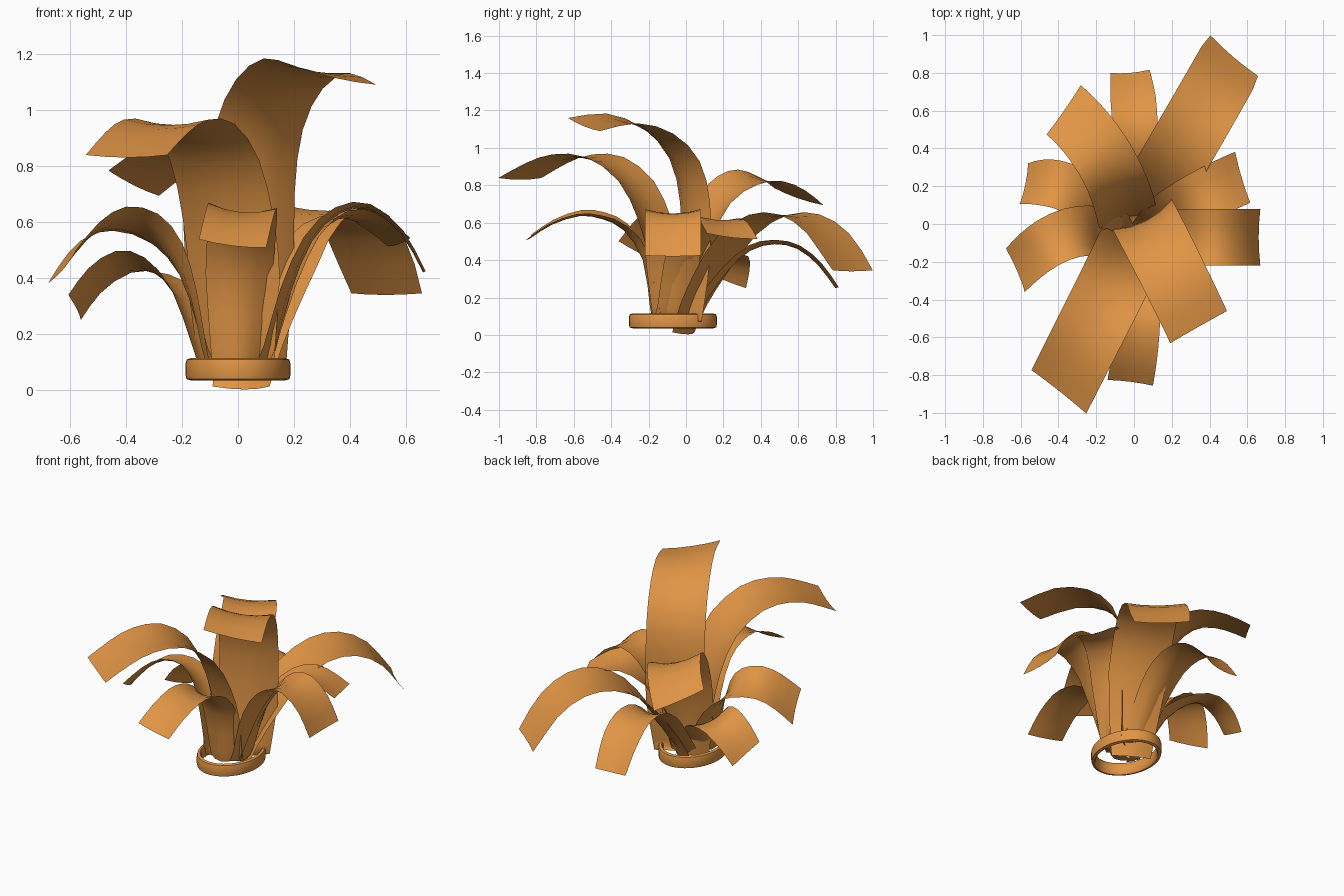
import bpy, bmesh, math
from mathutils import Vector

if "Cube" in bpy.data.objects:
    bpy.data.objects.remove(bpy.data.objects["Cube"])

mat = bpy.data.materials.new("amber")
mat.diffuse_color = (0.75, 0.30, 0.06, 1)
mat.use_nodes = True
mat.node_tree.nodes["Principled BSDF"].inputs["Base Color"].default_value = mat.diffuse_color


def finish(name, bm):
    me = bpy.data.meshes.new(name)
    bm.to_mesh(me)
    bm.free()
    me.materials.append(mat)
    ob = bpy.data.objects.new(name, me)
    bpy.context.collection.objects.link(ob)
    bpy.context.view_layer.objects.active = ob
    ob.select_set(True)
    bpy.ops.object.shade_smooth_by_angle(angle=math.radians(40))
    ob.select_set(False)


def skin(bm, rows):
    grid = [[bm.verts.new(p) for p in r] for r in rows]
    for a, b in zip(grid, grid[1:]):
        for i in range(len(a) - 1):
            bm.faces.new((a[i], a[i + 1], b[i + 1], b[i]))


def spline(pts, n=2):
    p = [Vector(q) for q in pts]
    p = [2 * p[0] - p[1]] + p + [2 * p[-1] - p[-2]]
    out = []
    for i in range(1, len(p) - 2):
        a, b, c, d = p[i - 1:i + 3]
        for k in range(n):
            t = k / n
            out.append(0.5 * (2 * b + (c - a) * t + (2 * a - 5 * b + 4 * c - d) * t * t
                              + (3 * b - a - 3 * c + d) * t ** 3))
    return out + [p[-2]]


def leaf(name, base, ctrl, tip, half, prof, curl=0.04, root=0.06):
    """Arching strip: plan curve base-ctrl-tip, (reach, height) profile, half tip edge."""
    B, C, T = (Vector((*p, 0)) for p in (base, ctrl, tip))
    half = Vector(half)
    path, plan = [], []
    for u, z in spline(prof):
        p = B * (1 - u) ** 2 + C * 2 * u * (1 - u) + T * u * u
        path.append((u, p + Vector((0, 0, z))))
        plan.append(((C - B) * (1 - u) + (T - C) * u).normalized())
    sign = 1 if Vector((0, 0, 1)).cross(plan[-1]).dot(half) > 0 else -1
    rows = []
    for i, (u, p) in enumerate(path):
        tan = (path[min(i + 1, len(path) - 1)][1] - path[max(i - 1, 0)][1]).normalized()
        perp = Vector((0, 0, 1)).cross(plan[i]) * sign * half.length
        k = max(0, min(1, u)) ** 0.7
        side = perp * (1 - k) + half * k
        side = side.normalized() * half.length
        nrm = tan.cross(side).normalized() * sign
        w = min(1, 0.66 + 0.8 * p.z)
        fold = curl * (1 - k) + 0.01
        rows.append([p + side * w * s + nrm * fold * s * s for s in (-1, -.5, 0, .5, 1)])
    # root narrows to a point near the middle of the ring
    if root:
        q = B * 0.25 + Vector((0, -.04, root))
        side = (rows[0][-1] - rows[0][0]) * 0.06
        rows.insert(0, [q + side * s for s in (-1, -.5, 0, .5, 1)])
    bm = bmesh.new()
    skin(bm, rows)
    finish(name, bm)


# leaves
leaf("leaf_back_right", (.025, .01), (.275, .44), (.525, .885), (.135, -.115, 0),
     [(0, .003), (.06, .15), (.17, .33), (.32, .52), (.5, .625), (.68, .63), (.85, .535), (1, .34)],
     curl=.02, root=0)
leaf("leaf_front_left", (-.01, -.11), (-.19, -.48), (-.395, -.885), (.145, -.115, 0),
     [(0, .08), (.02, .15), (.06, .4), (.12, .6), (.24, .8), (.44, .925), (.65, .945), (.82, .905), (1, .83)])
leaf("leaf_tall", (.06, .02), (.2, -.255), (.34, -.545), (.15, .085, -.035),
     [(.05, .08), (.03, .2), (.01, .4), (.01, .7), (.1, .92), (.33, 1.07), (.65, 1.14), (1, 1.115)], .03)
leaf("leaf_back_left", (-.04, .04), (-.14, .4), (-.37, .6), (-.09, -.13, .045),
     [(0, .08), (.04, .3), (.09, .5), (.2, .7), (.37, .8), (.56, .83), (.78, .795), (1, .73)])
leaf("leaf_back", (0, .04), (.03, .42), (-.02, .8), (.12, .01, 0),
     [(0, .08), (.08, .17), (.24, .34), (.4, .45), (.57, .485), (.73, .46), (.88, .37), (1, .25)])
leaf("leaf_front", (0, -.18), (.04, -.5), (-.02, -.835), (.12, -.015, -.015),
     [(0, .08), (.02, .15), (.08, .4), (.24, .56), (.42, .62), (.6, .635), (.82, .59), (1, .515)])
leaf("leaf_left_back", (-.09, -.06), (-.3, .26), (-.575, .21), (.025, .12, -.05),
     [(0, .08), (.06, .14), (.24, .32), (.47, .42), (.68, .44), (.87, .38), (1, .29)])
leaf("leaf_left_front", (-.1, -.08), (-.35, .04), (-.62, -.245), (.05, -.115, .06),
     [(0, .08), (.05, .15), (.15, .33), (.29, .48), (.47, .57), (.68, .59), (.85, .535), (1, .435)])
leaf("leaf_right", (.11, -.07), (.37, -.07), (.66, -.07), (0, .15, 0),
     [(0, .08), (.05, .15), (.15, .35), (.29, .53), (.47, .63), (.66, .645), (.86, .56), (1, .42)])
leaf("leaf_right_back", (.08, -.06), (.3, .13), (.57, .245), (-.04, .135, -.015),
     [(0, .08), (.06, .15), (.2, .36), (.38, .53), (.58, .61), (.78, .6), (1, .52)])

# oval ring holding the leaves: offset inward from outer wall, height
sec = [(.02, .035), (.003, .04), (0, .055), (0, .095), (.004, .11), (.02, .115), (.028, .105), (.028, .045), (.02, .035)]
bm = bmesh.new()
N = 40
skin(bm, [[Vector(((.187 - d) * math.cos(a), -.07 + (.235 - d) * math.sin(a), z)) for d, z in sec]
          for a in (2 * math.pi * i / N for i in range(N + 1))])
bmesh.ops.remove_doubles(bm, verts=bm.verts, dist=1e-4)
bmesh.ops.recalc_face_normals(bm, faces=bm.faces)
finish("base_ring", bm)
